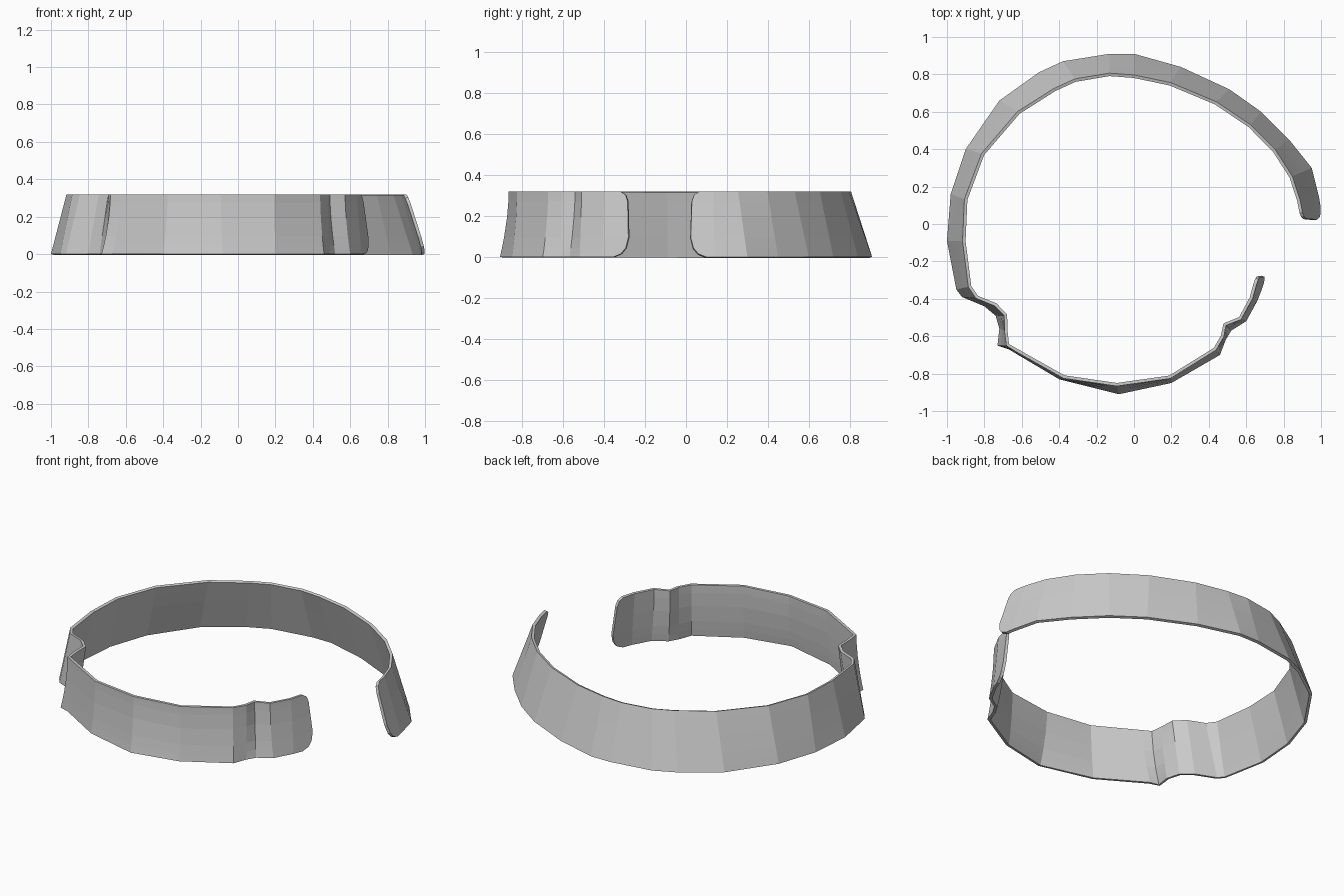
import bpy
import bmesh
from mathutils import Vector

# Remove the default cube
default_cube = bpy.data.objects.get("Cube")
if default_cube:
    bpy.data.objects.remove(default_cube, do_unlink=True)

HEIGHT = 0.32
THICKNESS = 0.017

# Outline of the open band in hundredths: bottom x, y then top inner x, y
OUTLINE = [
    (101, 2, 89, 3), (99, 14, 87, 13), (95, 30, 83, 25), (83, 45, 74, 39),
    (68, 60, 61, 52), (51, 72, 43, 64), (25, 84, 19, 74), (0, 91, 0, 78),
    (-13, 91, -13, 79), (-38, 87, -31, 76), (-51, 81, -42, 71),
    (-72, 66, -61, 59), (-90, 40, -80, 37), (-98, 16, -89, 13),
    (-100, -9, -90, -9), (-95, -35, -87, -33), (-92, -39, -83, -39),
    (-80, -44, -73, -43), (-74, -49, -68, -48), (-72, -56, -68, -56),
    (-73, -65, -67, -64), (-67, -67, -62, -67), (-40, -83, -37, -81),
    (-8, -91, -9, -85), (20, -85, 19, -81), (46, -70, 43, -66),
    (49, -62, 47, -59), (52, -57, 48, -53), (60, -52, 56, -50),
    (66, -41, 62, -39), (71, -28, 65, -28),
]

# Height fractions with how far the rounded ends pull back there
ROWS = [(0, 0.08), (0.05, 0.04), (0.14, 0.015), (0.3, 0), (0.6, 0),
        (0.85, 0), (0.95, 0.01), (1, 0.035)]


def wall_point(station, level):
    """Point on the outer wall at a station, flared towards the bottom."""
    bottom = Vector(station[:2]) / 100
    top = Vector(station[2:]) / 100
    top += top.normalized() * THICKNESS
    in_front = station[1] < -50
    blend = 1 - (1 - level) ** 1.8 if in_front else level
    flat = bottom.lerp(top, blend)
    return Vector((flat.x, flat.y, level * HEIGHT))


def pull_back(row, end, neighbour, amount):
    """Shorten one end of a row to round the corner of the band."""
    direction = (row[neighbour] - row[end]).normalized()
    row[end] = row[end] + direction * amount


def make_material(name, colour):
    material = bpy.data.materials.new(name)
    material.use_nodes = True
    material.diffuse_color = colour
    shader = material.node_tree.nodes["Principled BSDF"]
    shader.inputs["Base Color"].default_value = colour
    shader.inputs["Roughness"].default_value = 0.6
    return material


# Tapered band wall
bm = bmesh.new()
grid = []
for level, trim in ROWS:
    row = [wall_point(station, level) for station in OUTLINE]
    pull_back(row, 0, 1, trim)
    pull_back(row, -1, -2, trim)
    grid.append([bm.verts.new(point) for point in row])

for lower, upper in zip(grid, grid[1:]):
    for i in range(len(lower) - 1):
        bm.faces.new((lower[i], lower[i + 1], upper[i + 1], upper[i]))

mesh = bpy.data.meshes.new("open_band")
bm.to_mesh(mesh)
bm.free()
mesh.materials.append(make_material("plain_grey", (0.6, 0.6, 0.6, 1)))

band = bpy.data.objects.new("open_band", mesh)
bpy.context.collection.objects.link(band)

# Thin sheet thickness, grown inwards
sheet = band.modifiers.new("sheet_thickness", "SOLIDIFY")
sheet.thickness = THICKNESS
sheet.offset = -1
